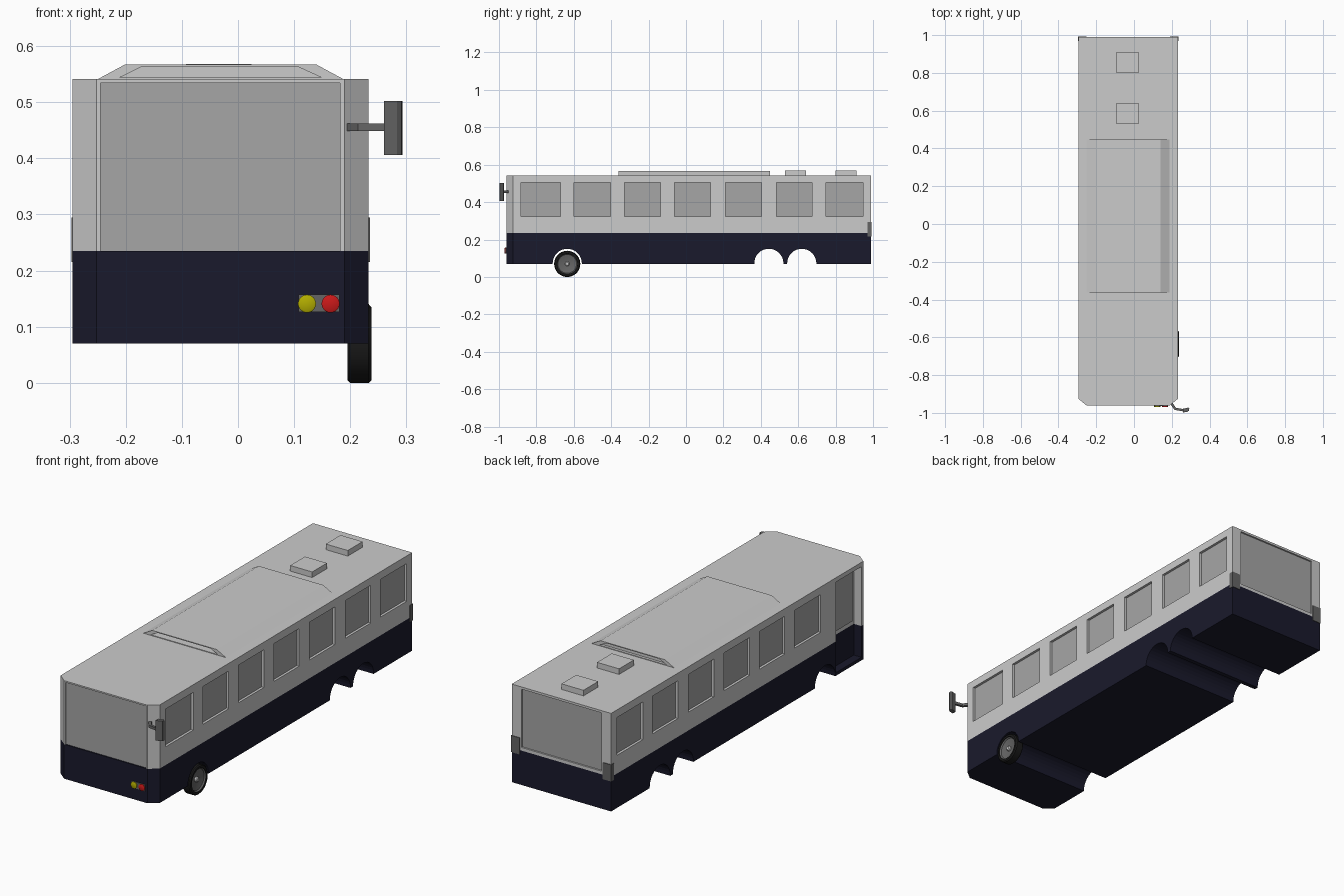
import bpy, bmesh, math
from mathutils import Vector

if "Cube" in bpy.data.objects:
    bpy.data.objects.remove(bpy.data.objects["Cube"])


def mat(name, r, g, b):
    m = bpy.data.materials.new(name)
    m.diffuse_color = (r, g, b, 1)
    m.use_nodes = True
    m.node_tree.nodes["Principled BSDF"].inputs["Base Color"].default_value = m.diffuse_color
    return m


NAVY = mat("navy", 0.010, 0.010, 0.025)
GLASS = mat("tinted_glass", 0.38, 0.38, 0.38)
RUBBER = mat("rubber", 0.01, 0.01, 0.01)
DARK = mat("dark_grey", 0.13, 0.13, 0.13)
YELLOW = mat("amber_lamp", 0.45, 0.42, 0.0)
RED = mat("red_lamp", 0.6, 0.01, 0.01)


def finish(name, bm, material=None, smooth=False):
    bmesh.ops.recalc_face_normals(bm, faces=bm.faces)
    me = bpy.data.meshes.new(name)
    bm.to_mesh(me)
    bm.free()
    ob = bpy.data.objects.new(name, me)
    bpy.context.collection.objects.link(ob)
    if material:
        me.materials.append(material)
    if smooth:
        bpy.ops.object.select_all(action='DESELECT')
        ob.select_set(True)
        bpy.context.view_layer.objects.active = ob
        bpy.ops.object.shade_smooth_by_angle(angle=math.radians(35))
    return ob


def add_box(bm, x, y, z):
    vs = bmesh.ops.create_cube(bm, size=1)['verts']
    for v in vs:
        v.co = Vector([r[0] if c < 0 else r[1] for c, r in zip(v.co, (x, y, z))])


def box(name, x, y, z, material=None):
    bm = bmesh.new()
    add_box(bm, x, y, z)
    return finish(name, bm, material)


def add_prism(bm, pts, direction):
    f = bm.faces.new([bm.verts.new(p) for p in pts])
    ext = bmesh.ops.extrude_face_region(bm, geom=[f])['geom']
    bmesh.ops.translate(bm, vec=direction,
                        verts=[v for v in ext if isinstance(v, bmesh.types.BMVert)])


def prism(name, pts, direction, material=None):
    bm = bmesh.new()
    add_prism(bm, pts, direction)
    return finish(name, bm, material)


def cut(target, bm):
    cutter = finish("cutter", bm)
    cutter.hide_render = True
    mod = target.modifiers.new("cut", 'BOOLEAN')
    mod.object, mod.solver = cutter, 'EXACT'
    bpy.context.view_layer.objects.active = target
    bpy.ops.object.modifier_apply(modifier=mod.name)
    bpy.data.objects.remove(cutter)


def lathe(name, profile, centre, axis, material, steps=36):
    """Revolve (radius, offset along axis) points round an x or y axis."""
    bm = bmesh.new()
    c, ax = Vector(centre), Vector(axis)
    vs = [bm.verts.new(c + ax * o + Vector((0, 0, r))) for r, o in profile]
    es = [bm.edges.new(p) for p in zip(vs, vs[1:])]
    bmesh.ops.spin(bm, geom=vs + es, cent=c, axis=ax, angle=2 * math.pi, steps=steps)
    bmesh.ops.remove_doubles(bm, verts=bm.verts, dist=1e-5)
    return finish(name, bm, material, True)


X0, X1, Y0, Y1 = -0.295, 0.233, -0.96, 0.99
BOTTOM, BELT, TOP = 0.07, 0.235, 0.541
plan = [(X0, Y1), (X0, -0.925), (-0.252, Y0), (0.19, Y0), (X1, -0.925), (X1, Y1)]
upper = prism("upper_body", [(x, y, BELT) for x, y in plan], (0, 0, TOP - BELT))
lower = prism("lower_body", [(x, y, BOTTOM) for x, y in plan], (0, 0, BELT - BOTTOM), NAVY)

# Side windows: (y min, y max); the left side has a door in place of the first
windows = [(-0.883, -0.672), (-0.60, -0.403), (-0.328, -0.136), (-0.061, 0.131),
           (0.21, 0.403), (0.483, 0.675), (0.749, 0.947)]
WZ, D, T = (0.323, 0.504), 0.016, 0.004
DOOR_Y, DOOR_D = (-0.91, -0.718), 0.04
cuts = bmesh.new()
for i, wy in enumerate(windows):
    add_box(cuts, (X1 - D, X1 + 0.05), wy, WZ)
    box(f"right_window_{i + 1}", (X1 - D - T, X1 - D + T), wy, WZ, GLASS)
    if i:
        add_box(cuts, (X0 - 0.05, X0 + D), wy, WZ)
        box(f"left_window_{i + 1}", (X0 + D - T, X0 + D + T), wy, WZ, GLASS)

# Windscreen and rear window
SX = (-0.245, 0.182)
add_box(cuts, SX, (Y0 - 0.05, Y0 + 0.01), (BELT - 0.01, 0.534))
box("windscreen", SX, (Y0 + 0.006, Y0 + 0.014), (BELT, 0.534), GLASS)
add_box(cuts, SX, (Y1 - 0.012, Y1 + 0.05), (0.25, 0.53))
box("rear_window", SX, (Y1 - 0.016, Y1 - 0.008), (0.25, 0.53), GLASS)

# Door recess on the left
add_box(cuts, (X0 - 0.05, X0 + DOOR_D), DOOR_Y, (0.2, 0.52))
cut(upper, cuts)
box("door_glass", (X0 + DOOR_D - T, X0 + DOOR_D + T), (-0.895, -0.733), (0.255, 0.505), GLASS)
cuts = bmesh.new()
add_box(cuts, (X0 - 0.05, X0 + DOOR_D), DOOR_Y, (0.085, 0.3))
cut(lower, cuts)

# Wheel arches run through the full width
WHEEL_Y = -0.635
cuts = bmesh.new()
for y in (WHEEL_Y, 0.443, 0.619):
    ring = [(-0.5, y + 0.078 * math.cos(a), 0.0725 + 0.078 * math.sin(a))
            for a in (2 * math.pi * k / 32 for k in range(32))]
    add_prism(cuts, ring, (1, 0, 0))
cut(lower, cuts)

# Front right wheel
hub = (0.195, WHEEL_Y, 0.07)
lathe("tyre", [(0.05, 0.0), (0.065, 0.0), (0.07, 0.005), (0.07, 0.038), (0.065, 0.043),
               (0.055, 0.043), (0.053, 0.034)], hub, (1, 0, 0), RUBBER)
lathe("wheel_rim", [(0, 0.004), (0.052, 0.004), (0.055, 0.04), (0.05, 0.034),
                    (0.02, 0.026), (0, 0.026)], hub, (1, 0, 0), DARK)
lathe("hub_cap", [(0.012, 0.024), (0.012, 0.034), (0.008, 0.038), (0, 0.038)], hub, (1, 0, 0), None)

# Roof cooling unit with a hollow front
roof = prism("roof_unit", [(-0.252, -0.362, 0.54), (-0.202, -0.362, 0.567),
                           (0.14, -0.362, 0.567), (0.19, -0.362, 0.54)], (0, 0.81, 0))
cuts = bmesh.new()
mouth = [(-0.211, 0.544), (-0.172, 0.563), (0.107, 0.563), (0.149, 0.544)]
add_prism(cuts, [(x, -0.4, z) for x, z in mouth], (0, 0.16, 0))
add_prism(cuts, [(x, 0.435, z) for x, z in mouth], (0, 0.05, 0))
cut(roof, cuts)

# Roof hatches
for i, y in enumerate((0.585, 0.855)):
    box(f"roof_hatch_{i + 1}", (-0.093, 0.024), (y - 0.056, y + 0.056), (0.54, 0.568))

# Headlamp cluster
box("lamp_plate", (0.108, 0.181), (-0.964, -0.95), (0.126, 0.157), DARK)
for name, x, m in (("amber_lamp", 0.123, YELLOW), ("red_lamp", 0.165, RED)):
    lathe(name, [(0.016, 0), (0.016, 0.016), (0.013, 0.018), (0, 0.018)],
          (x, -0.952, 0.141), (0, -1, 0), m, 24)

# Rear corner lamps
for name, x in (("rear_lamp_left", (X0 - 0.002, -0.252)), ("rear_lamp_right", (0.19, X1 + 0.002))):
    box(name, x, (Y1 - 0.02, Y1 + 0.003), (0.215, 0.295), DARK)

# Door mirror: bent arm and tilted head
arm = [(0.20, -0.94), (0.222, -0.973), (0.262, -0.98), (0.262, -0.992),
       (0.214, -0.984), (0.19, -0.95)]
prism("mirror_arm", [(x, y, 0.449) for x, y in arm], (0, 0, 0.013), DARK)
head = [(0.26, -0.978), (0.288, -0.972), (0.293, -0.978), (0.291, -0.988), (0.283, -0.994), (0.26, -0.998)]
prism("mirror_head", [(x, y, 0.406) for x, y in head], (0, 0, 0.096), DARK)
